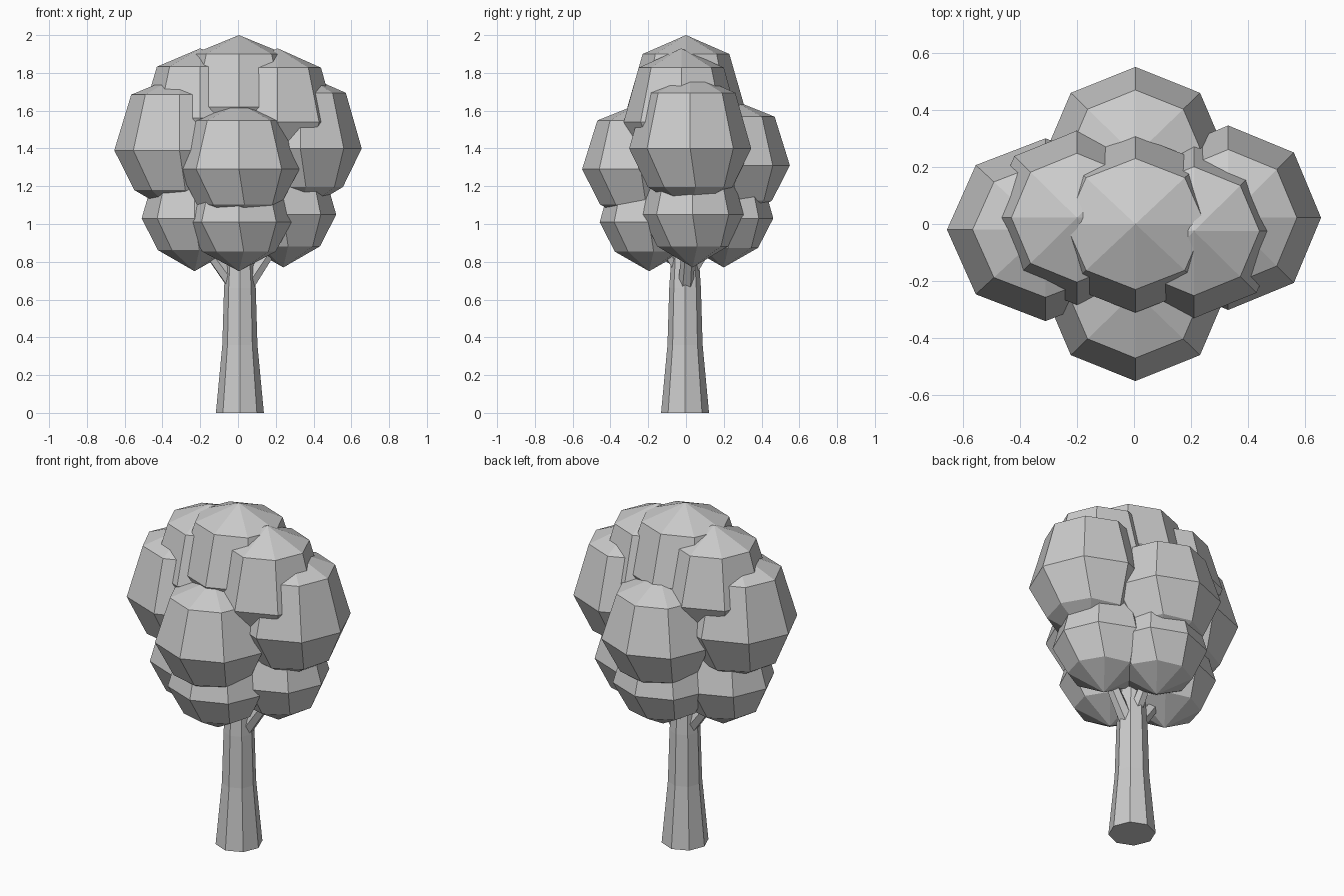
import bpy, bmesh, math
from mathutils import Vector

if "Cube" in bpy.data.objects:
    bpy.data.objects.remove(bpy.data.objects["Cube"])


def loft(name, rings, cap):
    """Skin a list of vertex rings; single-point rings become poles."""
    bm = bmesh.new()
    rows = [[bm.verts.new(p) for p in ring] for ring in rings]
    for a, b in zip(rows, rows[1:]):
        n = max(len(a), len(b))
        for i in range(n):
            j = (i + 1) % n
            if len(a) == 1:
                bm.faces.new((a[0], b[j], b[i]))
            elif len(b) == 1:
                bm.faces.new((a[i], a[j], b[0]))
            else:
                bm.faces.new((a[i], a[j], b[j], b[i]))
    if cap:
        bm.faces.new(rows[0][::-1])
        bm.faces.new(rows[-1])
    bmesh.ops.recalc_face_normals(bm, faces=bm.faces)
    mesh = bpy.data.meshes.new(name)
    bm.to_mesh(mesh)
    bm.free()
    obj = bpy.data.objects.new(name, mesh)
    bpy.context.collection.objects.link(obj)
    return obj


def ring(cx, cy, z, rx, ry, turn=0.0, sides=8):
    angles = [2 * math.pi * i / sides + turn for i in range(sides)]
    return [(cx + rx * math.cos(a), cy + ry * math.sin(a), z) for a in angles]


def clump(name, x, y, z, rx, ry, up, down):
    """Eight-sided leaf clump; z is the height of its widest ring."""
    loft(name, [
        [(x, y, z - down)],
        ring(x, y, z - 0.6 * down, rx * 0.7, ry * 0.7, 0.13),
        ring(x, y, z, rx, ry),
        ring(x, y, z + 0.737 * up, rx * 0.74, ry * 0.74),
        [(x, y, z + up)],
    ], False)


def branch(name, start, end, r0, r1):
    start, end = Vector(start), Vector(end)
    axis = (end - start).normalized()
    side = axis.cross(Vector((0, 0, 1))).normalized()
    other = side.cross(axis)
    rings = []
    for c, r in ((start, r0), (end, r1)):
        rings.append([c + r * (side * math.cos(a) + other * math.sin(a))
                      for a in (2 * math.pi * i / 6 for i in range(6))])
    loft(name, rings, True)


# Trunk, flared at the base
loft("trunk", [ring(0.01, -0.005, z, r, r) for z, r in
               ((0, 0.127), (0.36, 0.093), (0.66, 0.084), (0.84, 0.072), (1.05, 0.06))], True)

# Branches reaching into the foliage
branch("left_branch", (-0.02, 0, 0.68), (-0.24, -0.02, 0.98), 0.042, 0.03)
branch("right_branch", (0.05, 0, 0.68), (0.25, 0.02, 0.98), 0.042, 0.03)
branch("front_branch", (0.01, -0.02, 0.74), (0.01, -0.18, 1.0), 0.038, 0.028)
branch("back_branch", (0.01, 0.02, 0.74), (0.01, 0.19, 1.0), 0.038, 0.028)

# Lower foliage
clump("lower_left_leaves", -0.23, -0.02, 1.03, 0.28, 0.27, 0.34, 0.28)
clump("lower_right_leaves", 0.24, 0.035, 1.05, 0.28, 0.27, 0.34, 0.28)
clump("lower_front_leaves", 0.005, -0.195, 1.01, 0.28, 0.262, 0.33, 0.26)
clump("lower_back_leaves", 0.01, 0.2, 1.03, 0.28, 0.262, 0.33, 0.26)

# Middle foliage
clump("middle_left_leaves", -0.31, -0.02, 1.39, 0.345, 0.32, 0.40, 0.35)
clump("middle_right_leaves", 0.33, 0.022, 1.40, 0.325, 0.323, 0.40, 0.34)
clump("middle_front_leaves", 0.005, -0.24, 1.29, 0.32, 0.31, 0.35, 0.31)
clump("middle_back_leaves", 0.005, 0.24, 1.31, 0.32, 0.31, 0.35, 0.31)

# Upper foliage
clump("upper_left_leaves", -0.20, 0.022, 1.56, 0.31, 0.305, 0.37, 0.32)
clump("upper_right_leaves", 0.21, -0.025, 1.54, 0.31, 0.305, 0.39, 0.32)
clump("crown_leaves", 0.005, 0, 1.62, 0.33, 0.31, 0.38, 0.32)
